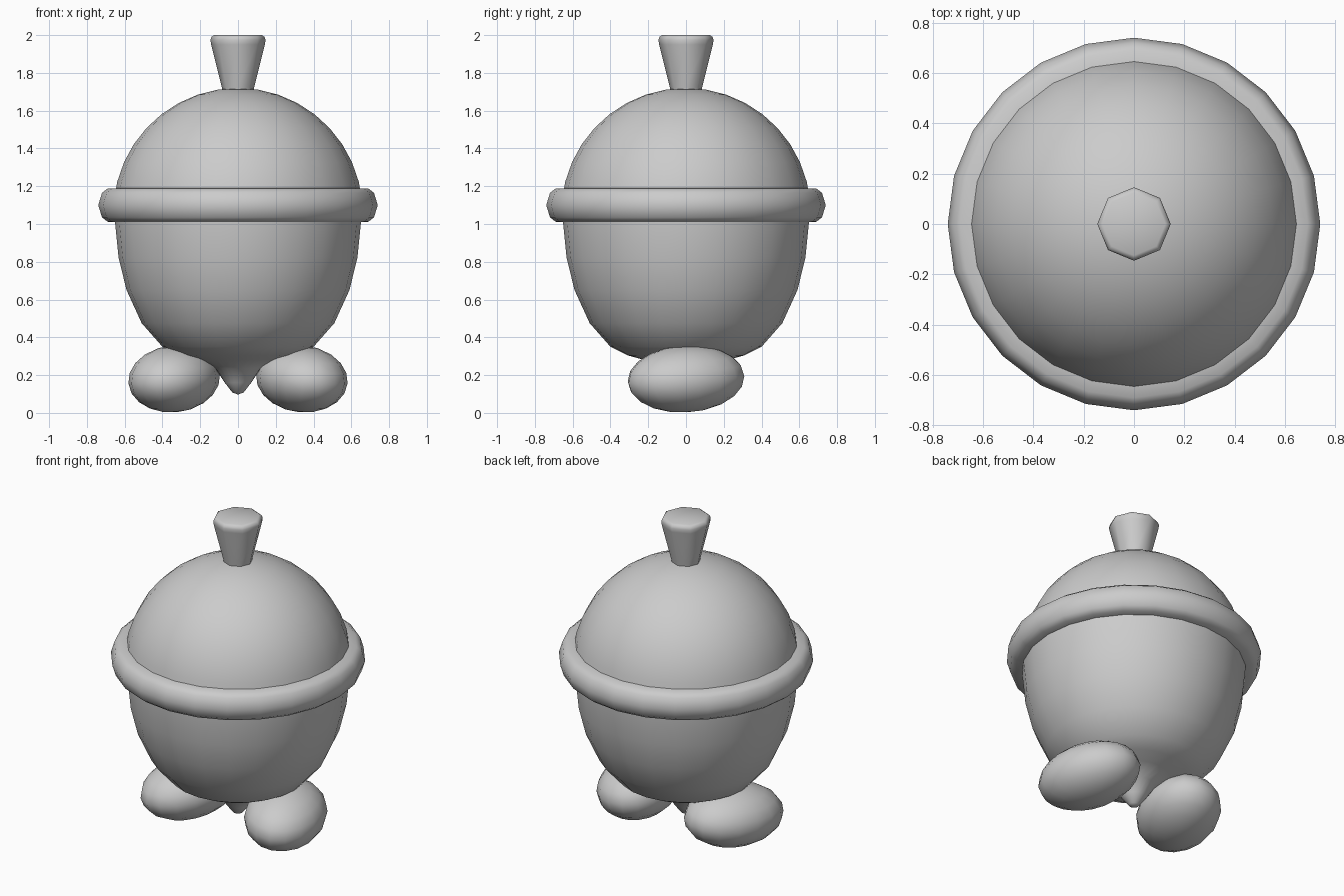
import bpy, bmesh, math
from mathutils import Matrix, Euler

if "Cube" in bpy.data.objects:
    bpy.data.objects.remove(bpy.data.objects["Cube"])

grey = bpy.data.materials.new("plain grey")
grey.diffuse_color = (0.6, 0.6, 0.6, 1)
grey.use_nodes = True
grey.node_tree.nodes["Principled BSDF"].inputs["Base Color"].default_value = grey.diffuse_color


def finish(name, bm, angle=50):
    """Turn a bmesh into a smooth-shaded object."""
    bmesh.ops.remove_doubles(bm, verts=bm.verts, dist=0.0005)
    bmesh.ops.recalc_face_normals(bm, faces=bm.faces)
    me = bpy.data.meshes.new(name)
    bm.to_mesh(me)
    bm.free()
    me.materials.append(grey)
    ob = bpy.data.objects.new(name, me)
    bpy.context.collection.objects.link(ob)
    bpy.ops.object.select_all(action='DESELECT')
    ob.select_set(True)
    bpy.context.view_layer.objects.active = ob
    bpy.ops.object.shade_smooth_by_angle(angle=math.radians(angle))
    return ob


def lathe(name, profile, sides, closed=False, angle=50):
    """Revolve (radius, height) points around z."""
    bm = bmesh.new()
    vs = [bm.verts.new((r, 0, z)) for r, z in profile]
    es = [bm.edges.new(p) for p in zip(vs, vs[1:])]
    if closed:
        es.append(bm.edges.new((vs[-1], vs[0])))
    bmesh.ops.spin(bm, geom=vs + es, cent=(0, 0, 0), axis=(0, 0, 1),
                   angle=math.tau, steps=sides, use_merge=True)
    return finish(name, bm, angle)


# Nut body with a pointed tip
lathe("nut_body", [(0, .097), (.03, .108), (.07, .16), (.12, .235), (.22, .28),
                   (.31, .305), (.40, .35), (.51, .475), (.59, .65),
                   (.632, .82), (.65, 1.0), (.652, 1.1)], 24, angle=70)

# Domed cap
dome = [(.66 * math.cos(a), 1.06 + .66 * math.sin(a))
        for a in (math.radians(5 + 85 * i / 9) for i in range(9))]
lathe("cap_dome", dome + [(0, 1.72)], 24)

# Rolled rim of the cap
lathe("cap_rim", [(.62, 1.01), (.69, 1.012), (.72, 1.035), (.74, 1.1),
                  (.72, 1.165), (.69, 1.188), (.62, 1.19)], 24, closed=True, angle=70)

# Flared stem
lathe("stem", [(.075, 1.66), (.087, 1.73), (.142, 1.95), (.146, 1.975),
               (.14, 1.992), (.125, 2.0), (0, 2.0)], 8, angle=60)

# Feet: flattened eggs, toes turned out
for side, name in ((1, "foot_right"), (-1, "foot_left")):
    bm = bmesh.new()
    bmesh.ops.create_uvsphere(bm, u_segments=16, v_segments=10, radius=1)
    turn = Euler((math.radians(4), side * math.radians(4),
                  side * math.radians(18))).to_matrix().to_4x4()
    bm.transform(Matrix.Translation((side * .338, 0, .18)) @ turn
                 @ Matrix.Diagonal((.234, .32, .177, 1)))
    finish(name, bm)
